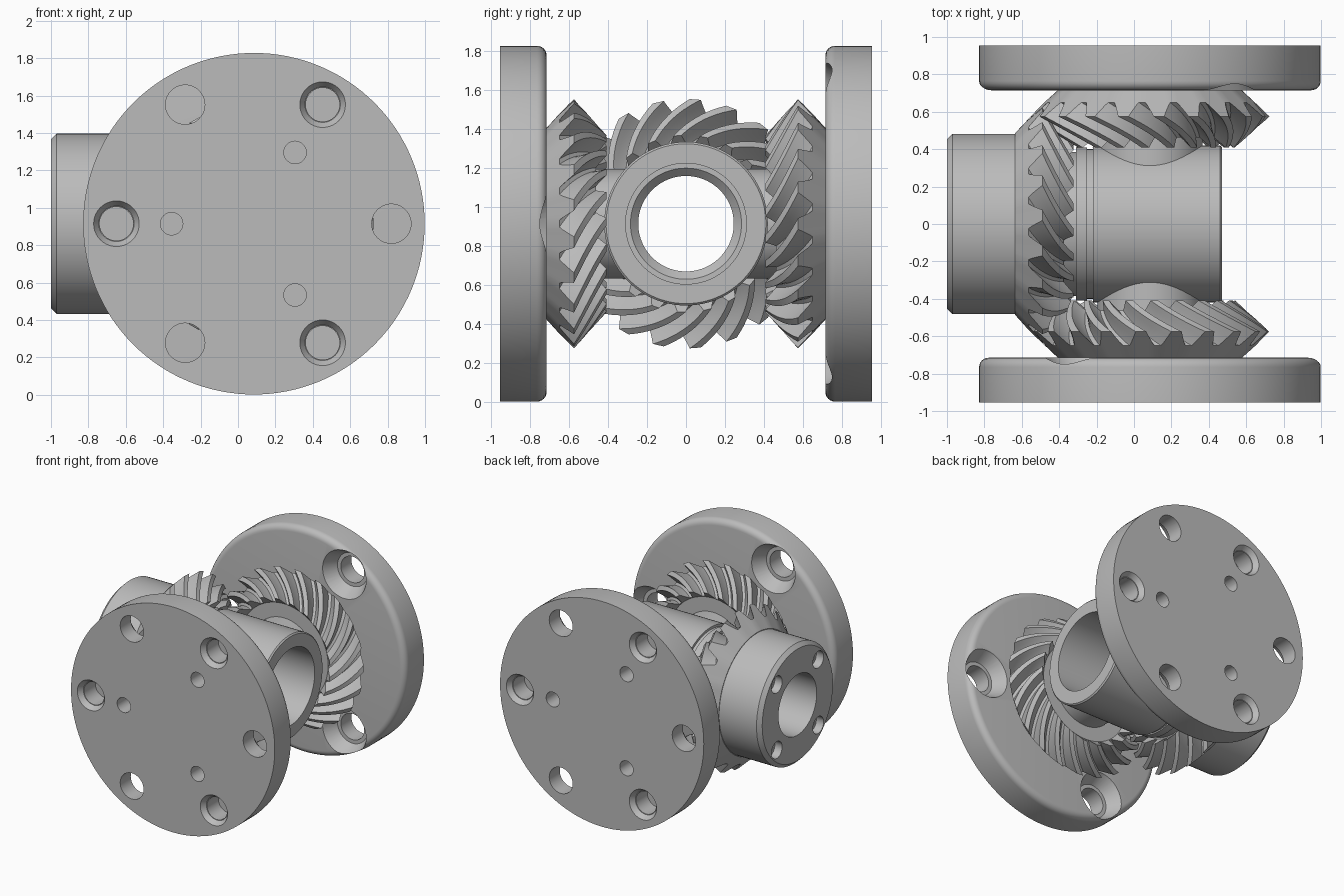
import bpy, bmesh
from math import sin, cos, pi, radians
from mathutils import Matrix

cube = bpy.data.objects.get("Cube")
if cube:
    bpy.data.objects.remove(cube, do_unlink=True)

TEETH = 21
TWIST = radians(27)          # spiral of each tooth from outer to inner end
APEX = Matrix.Translation((0.085, 0, 0.915))
FRONT = APEX @ Matrix.Rotation(pi / 2, 4, 'X')
BACK = APEX @ Matrix.Rotation(pi, 4, 'Z') @ Matrix.Rotation(pi / 2, 4, 'X')
SIDE = APEX @ Matrix.Rotation(-pi / 2, 4, 'Z') @ Matrix.Rotation(pi / 2, 4, 'X')

steel = bpy.data.materials.new("grey steel")
steel.use_nodes = True
GREY = (0.5, 0.5, 0.5, 1)
steel.diffuse_color = GREY
steel.node_tree.nodes["Principled BSDF"].inputs["Base Color"].default_value = GREY


def loft(bm, rings):
    """Join a closed sequence of equal rings of points into a solid."""
    loops = [[bm.verts.new(p) for p in ring] for ring in rings]
    count = len(loops[0])
    for a, b in zip(loops, loops[1:] + loops[:1]):
        for i in range(count):
            j = (i + 1) % count
            bm.faces.new((a[i], a[j], b[j], b[i]))


def lathe(bm, profile, x=0, y=0, steps=96):
    """Turn a closed (radius, height) profile about a line parallel to z."""
    turn = [2 * pi * i / steps for i in range(steps)]
    loft(bm, [[(x + r * cos(a), y + r * sin(a), h) for a in turn] for r, h in profile])


def clean(bm):
    bmesh.ops.remove_doubles(bm, verts=bm.verts, dist=1e-5)
    bmesh.ops.dissolve_degenerate(bm, edges=bm.edges, dist=1e-6)
    bmesh.ops.recalc_face_normals(bm, faces=bm.faces)


def make(name, bm, matrix):
    clean(bm)
    mesh = bpy.data.meshes.new(name)
    bm.to_mesh(mesh)
    bm.free()
    obj = bpy.data.objects.new(name, mesh)
    bpy.context.collection.objects.link(obj)
    obj.matrix_world = matrix
    mesh.materials.append(steel)
    return obj


def smooth(obj):
    bpy.ops.object.select_all(action='DESELECT')
    obj.select_set(True)
    bpy.context.view_layer.objects.active = obj
    bpy.ops.object.shade_smooth_by_angle(angle=radians(28))


def drill(obj, holes):
    """Cut (profile, distance, angles) holes out of a part."""
    bm = bmesh.new()
    for profile, dist, angles in holes:
        for a in map(radians, angles):
            lathe(bm, profile, dist * cos(a), dist * sin(a), 40)
    cutter = make("hole_cutter", bm, obj.matrix_world)
    cutter.hide_render = True
    mod = obj.modifiers.new("holes", 'BOOLEAN')
    mod.operation, mod.solver, mod.object = 'DIFFERENCE', 'EXACT', cutter
    bpy.context.view_layer.objects.active = obj
    bpy.ops.object.modifier_apply(modifier=mod.name)
    bpy.data.objects.remove(cutter, do_unlink=True)


# Bevel gear with spiral teeth, apex at the origin
TOOTH = [(-.6, 0), (-.4, 0), (-.33, .2), (-.22, .65), (-.15, 1), (.15, 1), (.22, .65), (.33, .2)]
ROOT_R, ROOT_H, DEPTH, INNER, STATIONS = 0.565, 0.65, 0.075, 0.71, 10


def gear(name, matrix, hand):
    points = [(pi + (t + f) * 2 * pi / TEETH, d * DEPTH) for t in range(TEETH) for f, d in TOOTH]

    def plain(r, h, spin):
        return [(r * cos(a + spin), r * sin(a + spin), h) for a, d in points]

    rings = [plain(0.28, 0.72, 0), plain(0.487, 0.72, 0)]
    for s in range(STATIONS + 1):
        t = s / STATIONS
        k, spin = 1 + (INNER - 1) * t, hand * TWIST * t
        rings.append([(k * (ROOT_R + d) * cos(a + spin), k * (ROOT_R + d) * sin(a + spin),
                       k * (ROOT_H - d)) for a, d in points])
    spin = hand * TWIST
    rings += [plain(0.395, 0.468, spin), plain(0.28, 0.468, spin)]
    bm = bmesh.new()
    loft(bm, rings)
    smooth(make(name, bm, matrix))


# Flanges: round plate with a filleted inner edge
FILLET = 0.05
plate = [(0, 0.955), (0.913, 0.955)]
plate += [(0.913 - FILLET * (1 - cos(a)), 0.715 + FILLET * (1 - sin(a)))
          for a in [pi / 2 * i / 6 for i in range(7)]]
plate.append((0, 0.715))
blind_hole = [(0, 1), (0.152, 1), (0.122, 0.955), (0.095, 0.915), (0.09, 0.915), (0.09, 0.77), (0, 0.77)]
through_hole = [(0, 1), (0.105, 1), (0.105, 0.82), (0.135, 0.82), (0.195, 0.715), (0.201, 0.7), (0, 0.7)]
pin_hole = [(0, 1), (0.06, 1), (0.06, 0.75), (0, 0.75)]

for side, matrix in (("front", FRONT), ("back", BACK)):
    bm = bmesh.new()
    lathe(bm, plate, steps=128)
    flange = make(side + "_flange", bm, matrix)
    drill(flange, [(blind_hole, 0.735, (180, 60, -60)),
                   (through_hole, 0.735, (0, 120, -120)),
                   (pin_hole, 0.44, (180, 60, -60))])
    smooth(flange)
    gear(side + "_gear", matrix, 1)
    # Boss joining the gear to the sleeve
    bm = bmesh.new()
    lathe(bm, [(0, 0.715), (0.281, 0.715), (0.281, 0.312), (0, 0.312)])
    smooth(make(side + "_boss", bm, matrix))

# Side gear with its hub and the long sleeve
gear("side_gear", SIDE, -1)
bm = bmesh.new()
lathe(bm, [(0.245, 1.085), (0.4525, 1.085), (0.4825, 1.055), (0.4825, 0.715), (0.385, 0.7),
           (0.385, 0.395), (0.41, 0.395), (0.41, 0.335), (0.4, 0.335), (0.4, 0.305),
           (0.42, 0.305), (0.42, -0.375), (0.41, -0.385), (0.31, -0.385), (0.31, 0.395),
           (0.285, 0.395), (0.245, 0.435)])
sleeve = make("hub_and_sleeve", bm, SIDE)
screw_hole = [(0, 1.12), (0.068, 1.12), (0.068, 1.02), (0.045, 1.02), (0.045, 0.85), (0, 0.85)]
drill(sleeve, [(screw_hole, 0.375, (45, 135, 225, 315))])
smooth(sleeve)
